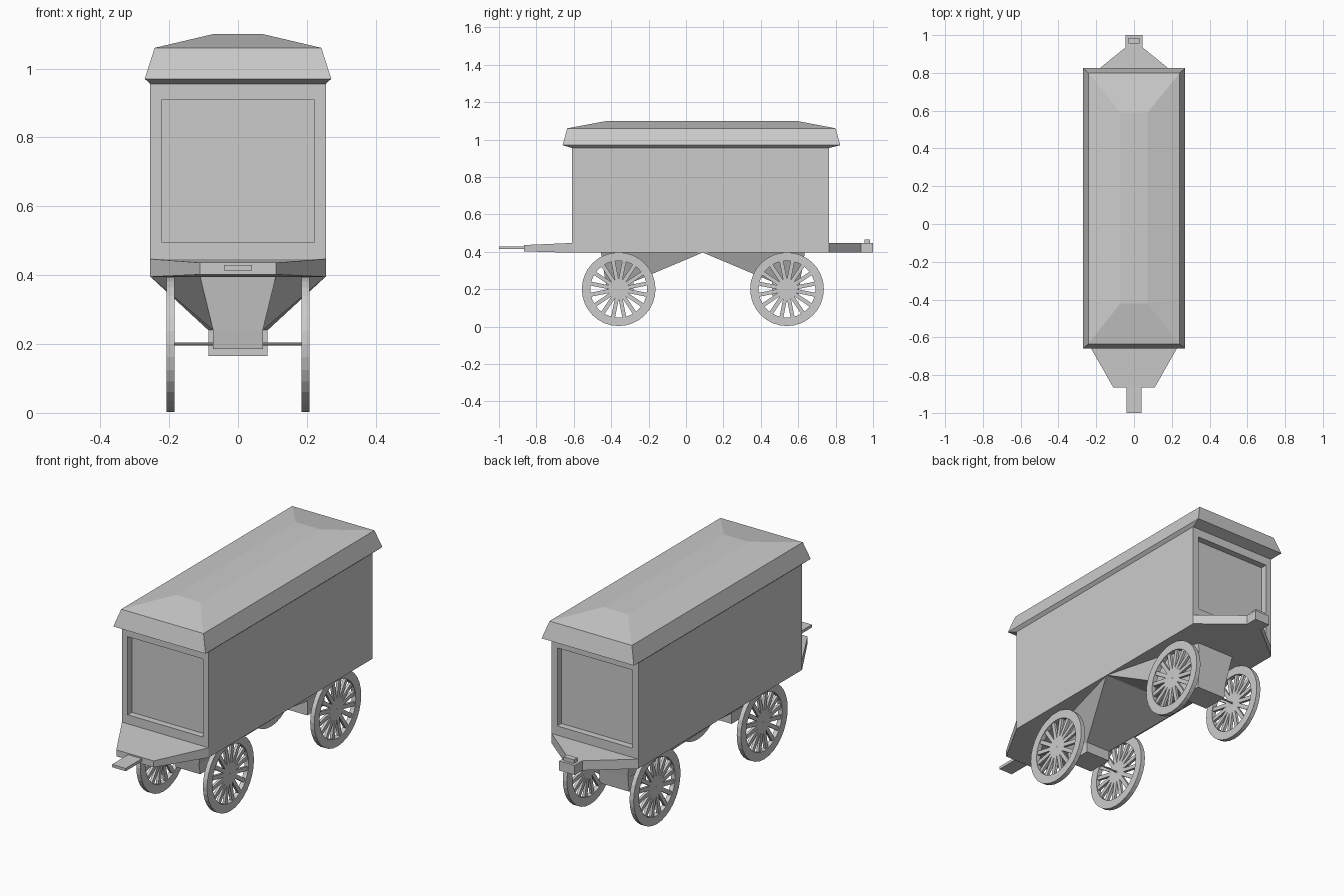
import bpy, bmesh, math
from mathutils import Matrix

if "Cube" in bpy.data.objects:
    bpy.data.objects.remove(bpy.data.objects["Cube"])

grey = bpy.data.materials.new("plain_grey")
grey.diffuse_color = (0.6, 0.6, 0.6, 1)
grey.use_nodes = True
grey.node_tree.nodes["Principled BSDF"].inputs["Base Color"].default_value = grey.diffuse_color


def finish(bm, name):
    bmesh.ops.recalc_face_normals(bm, faces=bm.faces[:])
    me = bpy.data.meshes.new(name)
    bm.to_mesh(me)
    bm.free()
    me.materials.append(grey)
    ob = bpy.data.objects.new(name, me)
    bpy.context.collection.objects.link(ob)
    return ob


def add_loft(bm, rings):
    """Stack closed rings of points, cap both ends."""
    loops = [[bm.verts.new(p) for p in r] for r in rings]
    n = len(loops[0])
    for a, b in zip(loops, loops[1:]):
        for i in range(n):
            j = (i + 1) % n
            bm.faces.new((a[i], a[j], b[j], b[i]))
    bm.faces.new(loops[0])
    bm.faces.new(loops[-1])


def rect(hw, y0, y1, z):
    return [(-hw, y0, z), (hw, y0, z), (hw, y1, z), (-hw, y1, z)]


def section(hw, y, z0, z1):
    return [(-hw, y, z0), (hw, y, z0), (hw, y, z1), (-hw, y, z1)]


def loft(name, rings):
    bm = bmesh.new()
    add_loft(bm, rings)
    return finish(bm, name)


# body with a recessed panel in each end
bm = bmesh.new()
add_loft(bm, [rect(0.255, -0.61, 0.765, 0.395), rect(0.255, -0.61, 0.765, 0.96)])
bmesh.ops.recalc_face_normals(bm, faces=bm.faces[:])
for end in [f for f in bm.faces if abs(f.normal.y) > 0.9]:
    s = 1 if end.normal.y > 0 else -1
    bmesh.ops.inset_individual(bm, faces=[end], thickness=0.048)
    for v in end.verts:
        v.co.z = 0.495 if v.co.z < 0.7 else 0.91
    new = bmesh.ops.extrude_discrete_faces(bm, faces=[end])["faces"][0]
    for v in new.verts:
        v.co.y -= s * 0.035
finish(bm, "body")

# hipped roof with sloping eaves
loft("roof", [rect(0.254, -0.61, 0.765, 0.955), rect(0.271, -0.66, 0.825, 0.97),
              rect(0.242, -0.635, 0.80, 1.06), rect(0.072, -0.42, 0.59, 1.10)])

# front platform and tongue
loft("front_platform", [section(0.255, -0.61, 0.395, 0.447),
                        section(0.11, -0.865, 0.402, 0.436)])
loft("tongue", [section(0.04, -0.86, 0.414, 0.429), section(0.04, -1.0, 0.414, 0.429)])

# rear hitch and pin
loft("rear_hitch", [section(0.255, 0.765, 0.395, 0.446), section(0.045, 0.935, 0.395, 0.446),
                    section(0.045, 1.0, 0.395, 0.446)])
loft("hitch_pin", [rect(0.03, 0.955, 0.985, 0.44), rect(0.03, 0.955, 0.985, 0.466)])


# undercarriage: wide at the middle of the floor, narrowing to a block at each axle
def undercarriage(name, cy, s, hw, zb):
    def ring(w_out, w_in, o, i, z):
        yo, yi = cy + s * o, cy + s * i
        return [(-w_out, yo, z), (w_out, yo, z), (w_in, yi, z), (-w_in, yi, z)]
    loft(name, [ring(0.11, 0.255, 0.095, -0.45, 0.396),
                ring(hw, hw, 0.07, -0.08, 0.24),
                ring(hw, hw, 0.06, -0.08, zb)])


undercarriage("front_undercarriage", -0.36, -1, 0.072, 0.185)
undercarriage("rear_undercarriage", 0.54, 1, 0.086, 0.165)


# wheel: ring rim plus flat spokes
def wheel(name, x, y):
    bm = bmesh.new()
    n, ro, ri, h = 32, 0.197, 0.152, 0.012
    prof = [(ro, -h), (ro, h), (ri, h), (ri, -h)]
    grid = []
    for k in range(n):
        a = 2 * math.pi * k / n
        grid.append([bm.verts.new((d, r * math.cos(a), r * math.sin(a))) for r, d in prof])
    for k in range(n):
        p, q = grid[k], grid[(k + 1) % n]
        for i in range(4):
            j = (i + 1) % 4
            bm.faces.new((p[i], p[j], q[j], q[i]))
    for k in range(16):
        m = (Matrix.Rotation(2 * math.pi * (k + 0.5) / 16, 4, 'X')
             @ Matrix.Translation((0, 0, 0.08))
             @ Matrix.Diagonal((0.014, 0.021, 0.155, 1)))
        bmesh.ops.create_cube(bm, size=1, matrix=m)
    ob = finish(bm, name)
    ob.location = (x, y, 0.2)


for end, y in (("front", -0.36), ("rear", 0.54)):
    for side, sx in (("left", -1), ("right", 1)):
        wheel(f"{end}_{side}_wheel", sx * 0.196, y)
    # thin axle
    bm = bmesh.new()
    bmesh.ops.create_cone(bm, cap_ends=True, segments=8, radius1=0.004, radius2=0.004,
                          depth=0.40, matrix=Matrix.Translation((0, y, 0.2))
                          @ Matrix.Rotation(math.pi / 2, 4, 'Y'))
    finish(bm, f"{end}_axle")
